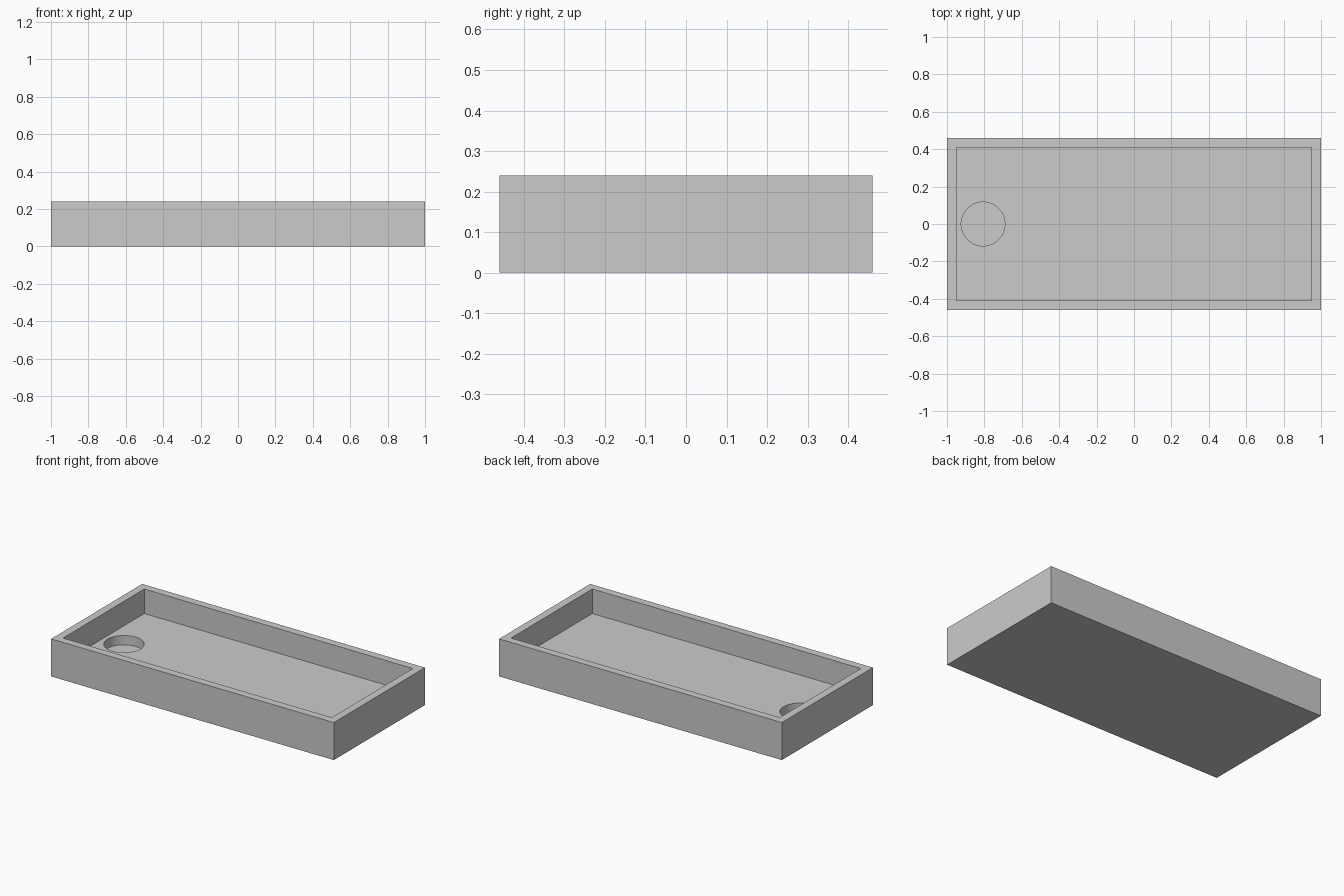
import bpy
import math

if "Cube" in bpy.data.objects:
    bpy.data.objects.remove(bpy.data.objects["Cube"])


def box(name, size_x, size_y, z0, z1):
    bpy.ops.mesh.primitive_cube_add(size=1, location=(0, 0, (z0 + z1) / 2))
    ob = bpy.context.object
    ob.name = name
    ob.scale = (size_x, size_y, z1 - z0)
    bpy.ops.object.transform_apply(location=True, scale=True)
    return ob


def cut(target, cutter):
    mod = target.modifiers.new(cutter.name, 'BOOLEAN')
    mod.operation = 'DIFFERENCE'
    mod.solver = 'EXACT'
    mod.object = cutter
    cutter.hide_render = True
    cutter.display_type = 'WIRE'


HEIGHT, FLOOR, DRAIN_FLOOR = 0.24, 0.083, 0.023

# Outer block of the tray
tray = box("shower_tray", 2.0, 0.92, 0, HEIGHT)

# Basin recess, leaving a thin rim
basin = box("basin_cutter", 1.9, 0.82, FLOOR, HEIGHT + 0.1)
cut(tray, basin)

# Round blind drain recess near the left end
bpy.ops.mesh.primitive_cylinder_add(
    vertices=64, radius=0.117, depth=0.15,
    location=(-0.807, 0, DRAIN_FLOOR + 0.075))
drain = bpy.context.object
drain.name = "drain_cutter"
cut(tray, drain)

# Apply the cuts and smooth only the round drain wall
bpy.ops.object.select_all(action='DESELECT')
tray.select_set(True)
bpy.context.view_layer.objects.active = tray
for mod in list(tray.modifiers):
    bpy.ops.object.modifier_apply(modifier=mod.name)
for cutter in (basin, drain):
    bpy.data.objects.remove(cutter)
bpy.ops.object.shade_smooth_by_angle(angle=math.radians(30))
